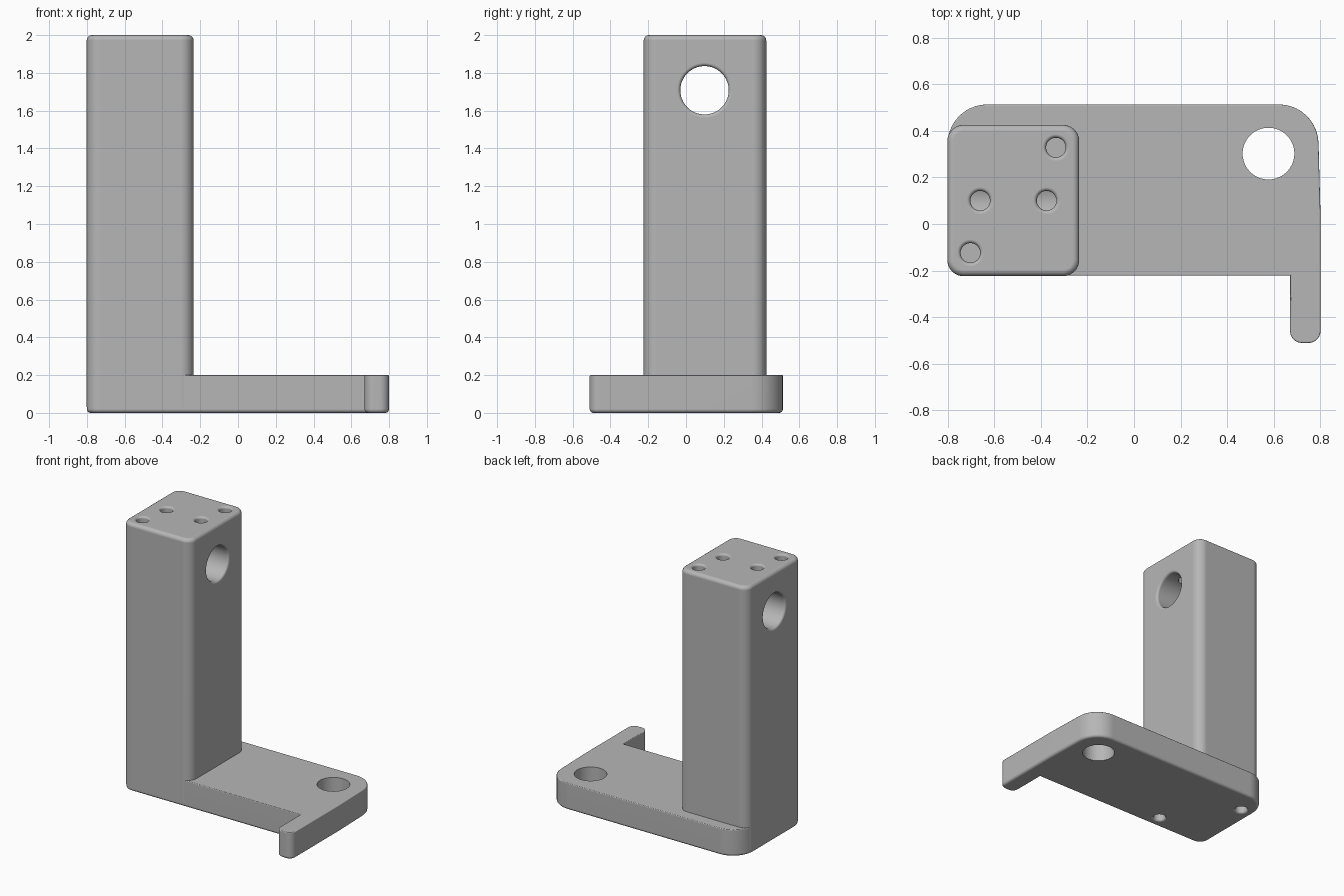
import bpy, bmesh, math
from mathutils import Vector, Matrix

cube = bpy.data.objects.get("Cube")
if cube:
    bpy.data.objects.remove(cube, do_unlink=True)

GREY = (0.47, 0.47, 0.47, 1)
mat = bpy.data.materials.new("light grey")
mat.use_nodes = True
mat.diffuse_color = GREY
mat.node_tree.nodes["Principled BSDF"].inputs["Base Color"].default_value = GREY


def add_object(name, bm):
    bmesh.ops.recalc_face_normals(bm, faces=bm.faces[:])
    mesh = bpy.data.meshes.new(name)
    bm.to_mesh(mesh)
    bm.free()
    mesh.materials.append(mat)
    ob = bpy.data.objects.new(name, mesh)
    bpy.context.collection.objects.link(ob)
    return ob


def rounded(corners, steps=10):
    """Outline from (x, y, radius) corners, each rounded by an arc."""
    pts = []
    for i, (x, y, r) in enumerate(corners):
        p = Vector((x, y))
        if r == 0:
            pts.append(p)
            continue
        a = (Vector(corners[i - 1][:2]) - p).normalized()
        b = (Vector(corners[(i + 1) % len(corners)][:2]) - p).normalized()
        half = a.angle(b) / 2
        centre = p + (a + b).normalized() * r / math.sin(half)
        start = p + a * r / math.tan(half) - centre
        end = p + b * r / math.tan(half) - centre
        sweep = math.pi - 2 * half
        for k in range(steps + 1):
            t = k / steps
            pts.append(centre + (start * math.sin((1 - t) * sweep)
                                 + end * math.sin(t * sweep)) / math.sin(sweep))
    return pts


def prism(name, outline, z0, z1, low, high):
    """Upright block with rounded lower and upper rims."""
    bm = bmesh.new()
    face = bm.faces.new([bm.verts.new((p.x, p.y, z0)) for p in outline])
    top = bmesh.ops.extrude_face_region(bm, geom=[face], use_keep_orig=True)["geom"]
    bmesh.ops.translate(bm, vec=(0, 0, z1 - z0),
                        verts=[v for v in top if isinstance(v, bmesh.types.BMVert)])
    bmesh.ops.recalc_face_normals(bm, faces=bm.faces[:])
    for z, width in ((z0, low), (z1, high)):
        if width:
            rim = [e for e in bm.edges if all(abs(v.co.z - z) < 1e-5 for v in e.verts)]
            bmesh.ops.bevel(bm, geom=rim, offset=width, segments=4,
                            profile=0.5, affect='EDGES')
    return add_object(name, bm)


def lathe(name, profile, origin, direction, sides=40):
    """Round cutter: (radius, distance) profile turned about an axis."""
    bm = bmesh.new()
    rings = [[bm.verts.new((r * math.cos(math.tau * i / sides),
                            r * math.sin(math.tau * i / sides), d))
              for i in range(sides)] for r, d in profile]
    for a, b in zip(rings, rings[1:]):
        for i in range(sides):
            j = (i + 1) % sides
            bm.faces.new((a[i], a[j], b[j], b[i]))
    bm.faces.new(rings[0])
    bm.faces.new(rings[-1])
    turn = Vector((0, 0, 1)).rotation_difference(Vector(direction)).to_matrix().to_4x4()
    bm.transform(Matrix.Translation(origin) @ turn)
    ob = add_object(name, bm)
    ob.hide_render = True
    return ob


def mouth(r, lip):
    """Eased rim, starting just outside the surface."""
    arc = [(r + lip * (1 - math.sin(a)), lip * (1 - math.cos(a)))
           for a in (math.pi / 2 * k / 4 for k in range(5))]
    return [(r + lip, -0.02)] + arc


def mouth_rim(r, lip):
    # Quarter-round from the face down into the bore
    return [(r + lip, -0.02)] + [
        (r + lip * (1 - math.sin(k * math.pi / 8)), lip * (1 - math.cos(k * math.pi / 8)))
        for k in range(5)]


def cut(target, cutters):
    bpy.context.view_layer.objects.active = target
    for c in cutters:
        mod = target.modifiers.new("hole", 'BOOLEAN')
        mod.operation, mod.solver, mod.object = 'DIFFERENCE', 'EXACT', c
        bpy.ops.object.modifier_apply(modifier=mod.name)


# Foot plate with its forward tab
base = prism("base_plate", rounded([
    (-0.8, -0.222, 0.07), (0.67, -0.222, 0), (0.67, -0.51, 0.05),
    (0.8, -0.51, 0.05), (0.8, 0.05, 0), (0.787, 0.513, 0.17),
    (-0.8, 0.513, 0.17)]), 0, 0.2, 0.02, 0.006)

# Upright post, flush with the plate's front and outer side
post = prism("post", rounded([
    (-0.801, -0.224, 0.07), (-0.235, -0.224, 0.07),
    (-0.235, 0.425, 0.07), (-0.801, 0.425, 0.07)]), 0.03, 2, 0, 0.028)

# Screw holes in the post's top and the plate's underside
bore = mouth_rim(0.042, 0.016) + [(0.042, 0.25)]
top_holes = [lathe("top_hole_cutter", bore, (x, y, 2), (0, 0, -1))
             for x, y in ((-0.335, 0.328), (-0.375, 0.1), (-0.66, 0.1), (-0.702, -0.124))]
foot_holes = [lathe("foot_hole_cutter", bore, (x, y, 0), (0, 0, 1))
              for x, y in ((-0.335, -0.124), (-0.702, 0.328))]

# Cross bore with eased rims on both sides, and the plate's large hole
rim = mouth_rim(0.128, 0.018)
length = 0.566
cross = lathe("cross_bore_cutter", rim + [(r, length - d) for r, d in reversed(rim)],
              (-0.235, 0.098, 1.708), (-1, 0, 0), 64)
plate_hole = lathe("plate_hole_cutter", [(0.111, -0.1), (0.111, 0.3)],
                   (0.577, 0.302, 0), (0, 0, 1), 64)

cut(base, foot_holes + [plate_hole])
cut(post, top_holes + foot_holes + [cross])
for c in top_holes + foot_holes + [cross, plate_hole]:
    bpy.data.objects.remove(c, do_unlink=True)

# Smooth rounds, flat main faces
for ob in (base, post):
    bpy.ops.object.select_all(action='DESELECT')
    ob.select_set(True)
    bpy.context.view_layer.objects.active = ob
    bpy.ops.object.shade_smooth_by_angle(angle=math.radians(35))
    weighted = ob.modifiers.new("face_weighted_normals", 'WEIGHTED_NORMAL')
    weighted.keep_sharp = True
